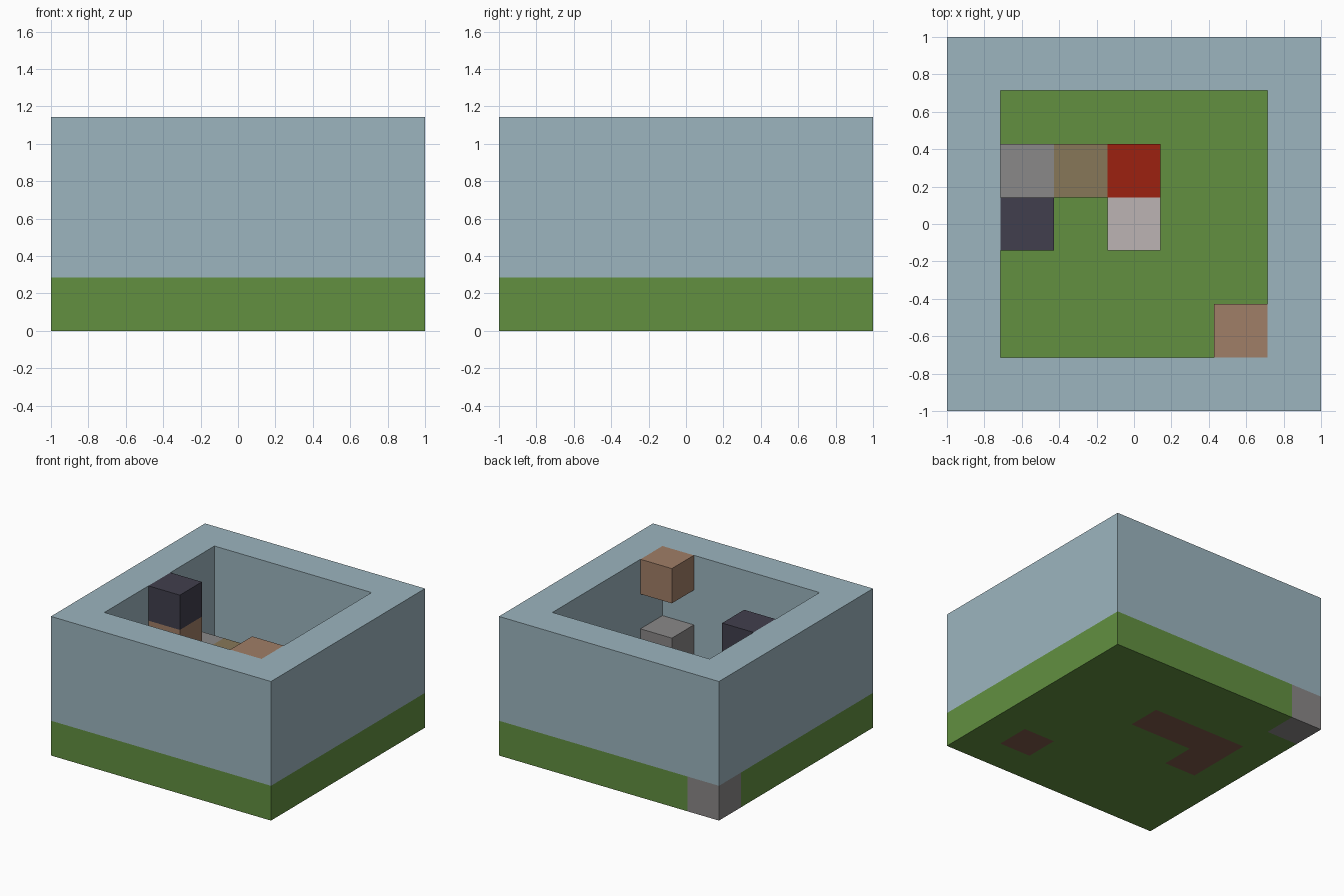
import bpy
import bmesh
from collections import Counter
from math import radians
from mathutils import Matrix, Vector

cube = bpy.data.objects.get("Cube")
if cube:
    bpy.data.objects.remove(cube)

N = 7            # cells along each side
S = 2 / N        # cell size


def material(name, r, g, b):
    """Flat material from 8-bit display colour, stored as linear values."""
    def linear(c):
        c /= 255
        return c / 12.92 if c <= 0.04045 else ((c + 0.055) / 1.055) ** 2.4
    col = (linear(r), linear(g), linear(b), 1)
    m = bpy.data.materials.new(name)
    m.use_nodes = True
    m.diffuse_color = col
    bsdf = next(n for n in m.node_tree.nodes if n.type == 'BSDF_PRINCIPLED')
    bsdf.inputs["Base Color"].default_value = col
    return m


blue = material("pale_blue", 156, 181, 191)
green = material("grass_green", 98, 144, 64)
grey = material("stone_grey", 138, 136, 136)
olive = material("olive_brown", 135, 119, 88)
red = material("red", 156, 33, 16)
dark = material("dark_slate", 65, 63, 77)
white = material("pale_pink_grey", 188, 180, 180)
tan = material("tan", 160, 126, 103)
soil = material("soil_brown", 128, 92, 74)


def blocks(name, cells, mats, rule=None):
    """Fuse unit blocks at (column, row, layer) into one shell without inner faces."""
    bm = bmesh.new()
    for i, j, k in cells:
        pos = Vector((i - N / 2 + 0.5, j - N / 2 + 0.5, k + 0.5)) * S
        made = bmesh.ops.create_cube(bm, size=S, matrix=Matrix.Translation(pos))
        for f in {f for v in made["verts"] for f in v.link_faces}:
            f.material_index = rule(i, j) if rule else 0

    # Drop faces shared by two touching blocks, then weld
    def key(f):
        return tuple(round(c / S * 2) for c in f.calc_center_median())
    count = Counter(key(f) for f in bm.faces)
    inner = [f for f in bm.faces if count[key(f)] > 1]
    bmesh.ops.delete(bm, geom=inner, context='FACES')
    bmesh.ops.remove_doubles(bm, verts=bm.verts, dist=S / 100)
    bmesh.ops.dissolve_limit(bm, angle_limit=radians(1), verts=bm.verts,
                             edges=bm.edges, delimit={'MATERIAL'})
    me = bpy.data.meshes.new(name)
    bm.to_mesh(me)
    bm.free()
    for m in mats:
        me.materials.append(m)
    ob = bpy.data.objects.new(name, me)
    bpy.context.collection.objects.link(ob)
    return ob


# Ground slab: grass, soil under the standing blocks, one stone corner
covered = {(1, 4), (2, 4), (3, 4), (1, 3), (5, 1)}


def ground_colour(i, j):
    if (i, j) == (0, N - 1):
        return 2
    return 1 if (i, j) in covered else 0


square = [(i, j) for i in range(N) for j in range(N)]
blocks("ground", [(i, j, 0) for i, j in square], [green, soil, grey], ground_colour)

# Surrounding wall, one block thick and three high
rim = [c for c in square if min(c) == 0 or max(c) == N - 1]
blocks("wall", [(i, j, k) for i, j in rim for k in (1, 2, 3)], [blue])

# Low row of blocks
blocks("stone_block", [(1, 4, 1)], [grey])
blocks("olive_block", [(2, 4, 1)], [olive])
blocks("red_block", [(3, 4, 1)], [red])
blocks("pale_block", [(3, 3, 1)], [white])

# Pillar with dark cap
blocks("pillar", [(1, 3, 1), (1, 3, 2)], [tan])
blocks("pillar_cap", [(1, 3, 3)], [dark])

# Corner pair: stone below, floating block above
blocks("corner_stone", [(5, 1, 1)], [grey])
blocks("floating_block", [(5, 1, 3)], [tan])
